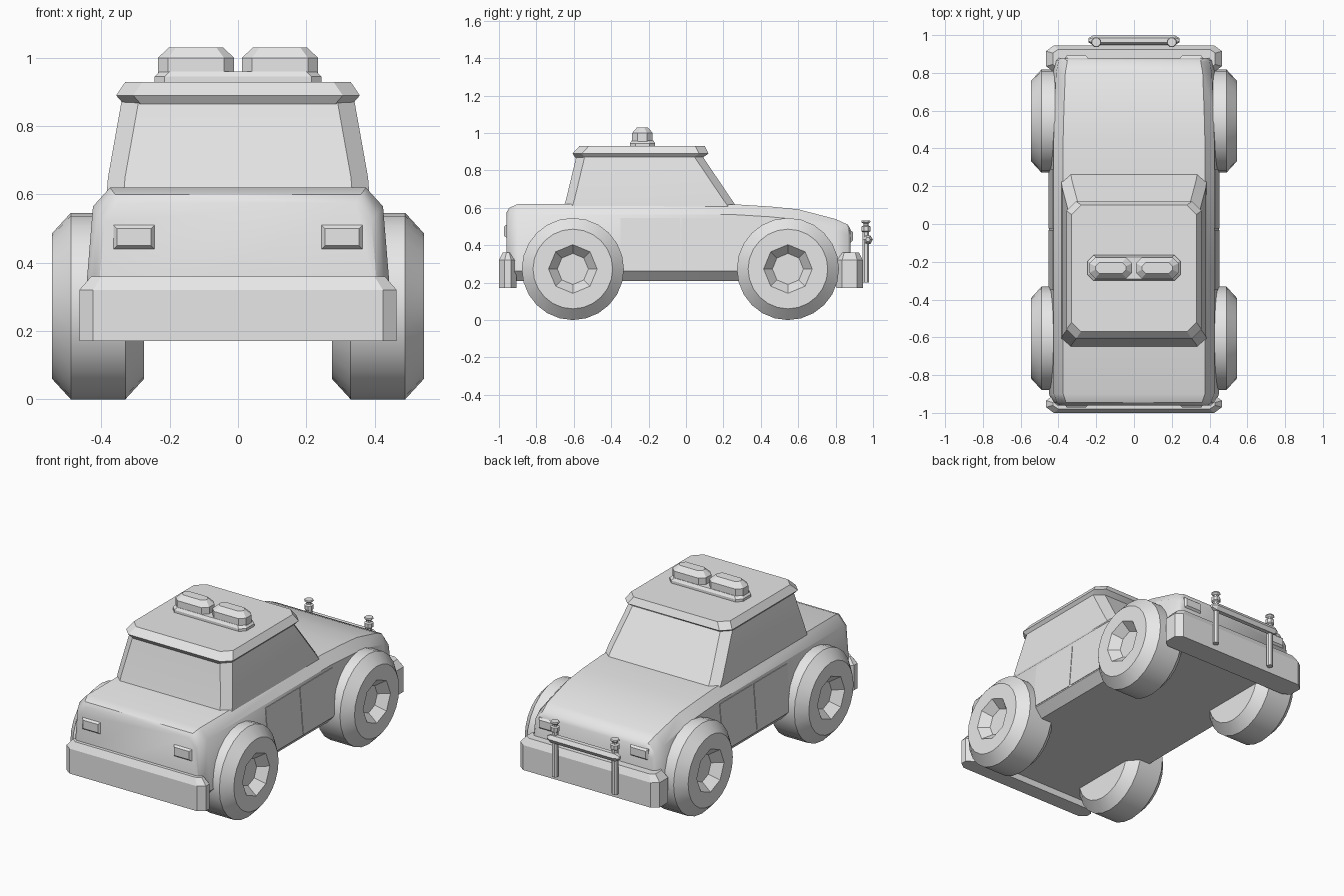
import bpy, bmesh, math

if "Cube" in bpy.data.objects:
    bpy.data.objects.remove(bpy.data.objects["Cube"])

grey = bpy.data.materials.new("plain_grey")
grey.diffuse_color = (0.8, 0.8, 0.8, 1)
grey.use_nodes = True
grey.node_tree.nodes["Principled BSDF"].inputs["Base Color"].default_value = grey.diffuse_color


def loft(name, rings, angle=25):
    """Skin a list of equal-length point rings and cap both ends."""
    bm = bmesh.new()
    loops = [[bm.verts.new(p) for p in ring] for ring in rings]
    n = len(loops[0])
    for a, b in zip(loops, loops[1:]):
        for i in range(n):
            j = (i + 1) % n
            bm.faces.new((a[i], a[j], b[j], b[i]))
    bm.faces.new(loops[0])
    bm.faces.new(loops[-1])
    bmesh.ops.recalc_face_normals(bm, faces=bm.faces)
    mesh = bpy.data.meshes.new(name)
    bm.to_mesh(mesh)
    bm.free()
    mesh.materials.append(grey)
    obj = bpy.data.objects.new(name, mesh)
    bpy.context.collection.objects.link(obj)
    bpy.ops.object.select_all(action='DESELECT')
    obj.select_set(True)
    bpy.context.view_layer.objects.active = obj
    bpy.ops.object.shade_smooth_by_angle(angle=math.radians(angle))
    return obj


def slab(z, x0, x1, y0, y1, cx, cy=None):
    """Horizontal rectangle with cut corners."""
    cy = cx if cy is None else cy
    return [(x0 + cx, y0, z), (x1 - cx, y0, z), (x1, y0 + cy, z), (x1, y1 - cy, z),
            (x1 - cx, y1, z), (x0 + cx, y1, z), (x0, y1 - cy, z), (x0, y0 + cy, z)]


# Body shell: cross-sections along the length (y, top height, width factor)
def section(y, top, s):
    half = [(0.40, 0.21), (0.45, 0.262), (0.425, top - 0.055), (0.375, top)]
    pts = half + [(-x, z) for x, z in reversed(half)]
    return [(x * s, y, z) for x, z in pts]


loft("body", [section(*r) for r in (
    (-0.96, 0.575, 0.92), (-0.945, 0.60, 0.96), (-0.90, 0.62, 1), (0.27, 0.618, 1),
    (0.45, 0.607, 1), (0.60, 0.592, 0.99), (0.80, 0.54, 0.97), (0.865, 0.51, 0.94),
    (0.88, 0.485, 0.91))], 35)

# Cabin and roof
loft("cabin", [slab(0.60, -0.385, 0.385, -0.655, 0.275, 0.05, 0.045),
               slab(0.65, -0.381, 0.381, -0.64, 0.24, 0.05, 0.045),
               slab(0.88, -0.34, 0.34, -0.585, 0.085, 0.05, 0.045)])
loft("roof", [slab(0.865, -0.335, 0.335, -0.59, 0.085, 0.05),
              slab(0.89, -0.357, 0.357, -0.607, 0.12, 0.05),
              slab(0.93, -0.33, 0.33, -0.57, 0.10, 0.05)])

# Roof light bar
loft("light_bar_base", [slab(0.925, -0.245, 0.245, -0.30, -0.165, 0.03),
                        slab(0.945, -0.245, 0.245, -0.30, -0.165, 0.03),
                        slab(0.96, -0.23, 0.23, -0.29, -0.175, 0.03)])
for side, x in (("left", -0.123), ("right", 0.123)):
    loft("roof_lamp_" + side, [slab(0.95, x - 0.112, x + 0.112, -0.288, -0.178, 0.03),
                               slab(1.0, x - 0.112, x + 0.112, -0.288, -0.178, 0.03),
                               slab(1.03, x - 0.08, x + 0.08, -0.262, -0.204, 0.02)])

# Bumpers
for name, y0, y1 in (("rear_bumper", -1.0, -0.905), ("front_bumper", 0.805, 0.945)):
    loft(name, [slab(0.17, -0.465, 0.465, y0, y1, 0.04, 0.03),
                slab(0.32, -0.465, 0.465, y0, y1, 0.04, 0.03),
                slab(0.36, -0.43, 0.43, y0 + 0.02, y1 - 0.02, 0.03, 0.02)])


# Tail lamps and headlamps
def lamp(name, x, y, out, z0, z1):
    def face(yy, i):
        return [(x - 0.06 + i, yy, z0 + i), (x + 0.06 - i, yy, z0 + i),
                (x + 0.06 - i, yy, z1 - i), (x - 0.06 + i, yy, z1 - i)]
    loft(name, [face(y - 0.06 * out, 0), face(y - 0.012 * out, 0), face(y, 0.01)])


for side, x in (("left", -0.305), ("right", 0.305)):
    lamp("tail_lamp_" + side, x, -0.972, -1, 0.44, 0.51)
    lamp("headlamp_" + side, x, 0.892, 1, 0.415, 0.48)

# Front guard: posts with knobs and a cross rail
for side, x in (("left", -0.2), ("right", 0.2)):
    loft("guard_post_" + side, [slab(z, x - r, x + r, 0.962 - r, 0.962 + r, r * 0.58)
                                for z, r in ((0.2, 0.017), (0.47, 0.017), (0.475, 0.024),
                                             (0.50, 0.024), (0.505, 0.014), (0.515, 0.014),
                                             (0.525, 0.025), (0.532, 0.022))])
loft("guard_rail", [[(x, 0.973 + r * math.cos(a), 0.43 + r * math.sin(a))
                     for a in (k * math.pi / 3 for k in range(6))]
                    for x, r in ((-0.24, 0.012), (-0.215, 0.026), (0.215, 0.026), (0.24, 0.012))])


# Wheels: round tyre with a recessed octagonal hub
def circle(x, y, r, n, sx):
    return [(sx * x, y + r * math.sin(2 * math.pi * k / n),
             0.273 + r * math.cos(2 * math.pi * k / n)) for k in range(n)]


def octagon(x, y, r, sx):
    """Octagon sampled with 24 points so it joins the tyre ring."""
    pts = []
    for k in range(24):
        a = 2 * math.pi * k / 24
        d = (a % (math.pi / 4)) - math.pi / 8
        q = r * math.cos(math.pi / 8) / math.cos(d)
        pts.append((sx * x, y + q * math.sin(a), 0.273 + q * math.cos(a)))
    return pts


for end, y in (("rear", -0.605), ("front", 0.545)):
    for side, sx in (("left", -1), ("right", 1)):
        rings = [circle(x, y, r, 24, sx) for x, r in
                 ((0.275, 0.213), (0.33, 0.273), (0.49, 0.273), (0.545, 0.213))]
        rings += [octagon(0.545, y, 0.13, sx), octagon(0.49, y, 0.083, sx)]
        loft(f"{end}_wheel_{side}", rings)

# Door panels: thin plates following the slope of the sides
for side, sx in (("left", -1), ("right", 1)):
    for part, y0, y1 in (("rear", -0.35, -0.033), ("front", -0.023, 0.29)):
        def plate(o):
            wall = lambda z: 0.45 - (z - 0.262) * 0.025 / 0.301
            return [(sx * (wall(z) + o), y, z) for y, z in
                    ((y0, 0.27), (y1, 0.27), (y1, 0.545), (y0, 0.545))]
        loft(f"{part}_door_{side}", [plate(-0.004), plate(0.003)])
